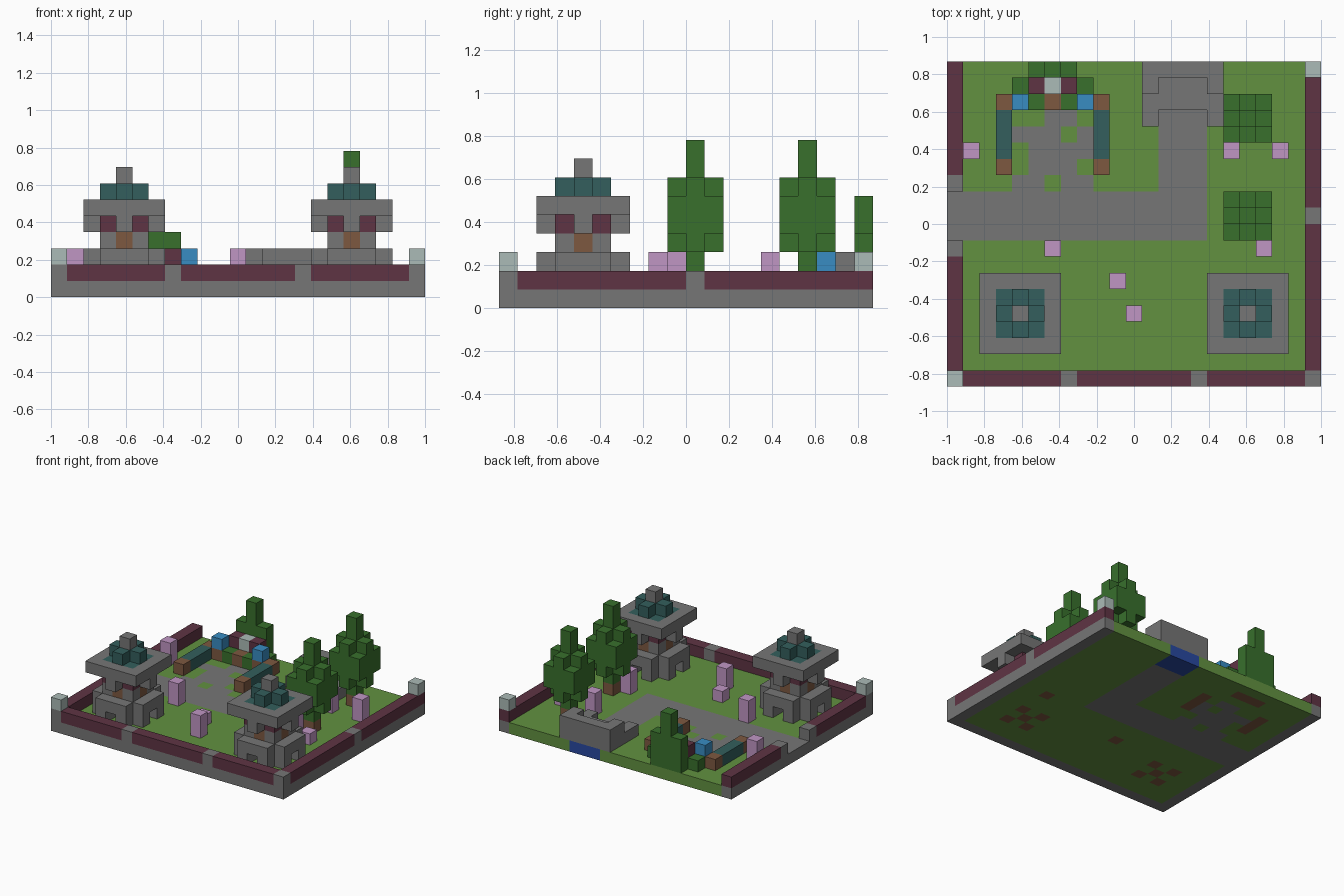
import bpy
import bmesh
from mathutils import Vector

cube = bpy.data.objects.get("Cube")
if cube:
    bpy.data.objects.remove(cube, do_unlink=True)

NX, NY = 23, 20
U = 2 / NX

PALETTE = {
    "grass": "629140", "stone": "767676", "maroon": "5f3444", "teal": "335f5d",
    "leaf": "38702c", "wood": "7d5840", "sky_blue": "388cc2", "pale": "abbbb7",
    "blossom": "c096c4", "water": "2848a0",
}


def linear(h):
    c = int(h, 16) / 255
    return c / 12.92 if c < 0.04045 else ((c + 0.055) / 1.055) ** 2.4


materials = {}
for name, code in PALETTE.items():
    m = bpy.data.materials.new(name)
    m.use_nodes = True
    rgba = [linear(code[n:n + 2]) for n in (0, 2, 4)] + [1]
    m.diffuse_color = rgba
    m.node_tree.nodes["Principled BSDF"].inputs["Base Color"].default_value = rgba
    materials[name] = m

cells = {}  # block position -> (part, colour)


def box(part, colour, xs, ys, zs):
    """Fill a block range; each range is one index or a (first, last) pair."""
    spans = [(s, s) if isinstance(s, int) else s for s in (xs, ys, zs)]
    (a, b), (c, d), (e, f) = spans
    for i in range(a, b + 1):
        for j in range(c, d + 1):
            for k in range(e, f + 1):
                cells[i, j, k] = (part, colour)


# Ground slab with paths and pond
box("ground", "grass", (0, 22), (0, 19), 0)
box("ground", "stone", (1, 15), (9, 11), 0)
box("ground", "stone", (13, 15), (12, 18), 0)
box("ground", "water", (13, 15), (18, 19), 0)
for j, columns in {12: (4, 5, 7, 8), 13: (5, 6, 7), 14: (5, 6, 7, 8),
                   15: (4, 5, 6, 8), 16: (6, 7)}.items():
    for i in columns:
        box("ground", "stone", i, j, 0)

# Boundary walls: stone footing, coloured top course, stone posts
for xs, ys in (((0, 22), 0), (0, (0, 19)), (22, (0, 19))):
    box("boundary_wall", "stone", xs, ys, 0)
    box("boundary_wall", "maroon", xs, ys, 1)
for i, j in ((0, 0), (7, 0), (15, 0), (22, 0), (0, 8), (0, 12), (22, 10)):
    box("boundary_wall", "stone", i, j, 1)
for j in (9, 10, 11):
    del cells[0, j, 1]
for i, j in ((0, 0), (22, 19)):
    box("corner_lamps", "pale", i, j, 2)


# Watchtowers
def tower(part, x, y):
    diagonals = [(x + a, y + b) for a in (-1, 1) for b in (-1, 1)]
    sides = [(1, 0), (-1, 0), (0, 1), (0, -1)]
    # Arched base with open middle
    box(part, "stone", (x - 2, x + 2), (y - 1, y + 1), (1, 2))
    box(part, "stone", (x - 1, x + 1), (y - 2, y + 2), (1, 2))
    for a in (-2, -1, 0, 1, 2):
        cells.pop((x + a, y, 1), None)
        cells.pop((x, y + a, 1), None)
    # Shaft, brackets and roof slab
    box(part, "stone", (x - 1, x + 1), (y - 1, y + 1), 3)
    box(part, "stone", (x - 2, x + 2), y, 4)
    box(part, "stone", x, (y - 2, y + 2), 4)
    box(part, "stone", (x - 2, x + 2), (y - 2, y + 2), 5)
    box(part, "stone", x, y, (6, 7))
    for a, b in sides:
        box(part, "wood", x + a, y + b, 3)
        box(part, "teal", x + a, y + b, 6)
    for i, j in diagonals:
        box(part, "maroon", i, j, 4)
        box(part, "teal", i, j, 5)
    for i, j in diagonals + [(x, y)]:
        box("ground", "wood", i, j, 0)


tower("right_tower", 4, 4)
tower("left_tower", 18, 4)


# Trees
def tree(part, x, y):
    box(part, "wood", x, y, 1)
    box(part, "leaf", x, y, (2, 8))
    box(part, "leaf", (x - 1, x + 1), y, (3, 6))
    box(part, "leaf", x, (y - 1, y + 1), (3, 6))
    box(part, "leaf", (x - 1, x + 1), (y - 1, y + 1), (4, 5))


tree("front_tree", 18, 10)
tree("back_tree", 18, 16)

# Blossom plants: tall ones and short ones
for i, j in ((1, 14), (6, 8), (11, 4), (17, 9), (17, 14), (20, 14)):
    box("tall_blossoms", "blossom", i, j, (1, 2))
for i, j in ((10, 6), (19, 8)):
    box("short_blossoms", "blossom", i, j, 1)
    box("ground", "wood", i, j, 0)

# Stepped stone spring at the back
box("spring", "stone", (12, 16), 19, (1, 2))
box("spring", "stone", (12, 16), (17, 18), 1)
for i in (12, 16):
    box("spring", "stone", i, 16, 1)
    box("spring", "stone", i, 18, 2)

# Garden seating: side benches with wooden ends
for i in (3, 9):
    box("benches", "wood", i, (13, 17), 1)
    box("benches", "teal", i, (14, 16), 1)
    box("ground", "wood", i, (14, 16), 0)

# Shrine between the benches
box("ground", "wood", (5, 7), 18, 0)
box("shrine", "leaf", (4, 8), (17, 18), 1)
box("shrine", "wood", 6, 17, 1)
box("shrine", "maroon", (5, 7), 18, (1, 2))
box("shrine", "pale", 6, 18, 2)
for i in (4, 8):
    box("shrine", "wood", i, 17, 1)
    box("shrine", "sky_blue", i, 17, 2)

# Hedge behind the shrine
box("hedge", "leaf", (5, 7), 19, (1, 3))
box("hedge", "leaf", 6, 19, (4, 5))


# Turn the blocks into one mesh per part, with outer faces only
def face_corners(pos, axis, sign):
    u, v = (axis + 1) % 3, (axis + 2) % 3
    corners = []
    for a, b in ((0, 0), (1, 0), (1, 1), (0, 1)):
        p = Vector(pos)
        p[axis] += sign > 0
        p[u] += a
        p[v] += b
        corners.append((p - Vector((NX / 2, NY / 2, 0))) * U)
    return corners if sign > 0 else corners[::-1]


def build(part):
    blocks = [(p, c) for p, (n, c) in cells.items() if n == part]
    colours = sorted({c for _, c in blocks})
    bm = bmesh.new()
    for pos, colour in blocks:
        for axis in range(3):
            for sign in (-1, 1):
                near = list(pos)
                near[axis] += sign
                if tuple(near) in cells:
                    continue
                f = bm.faces.new([bm.verts.new(p) for p in face_corners(pos, axis, sign)])
                f.material_index = colours.index(colour)
    bmesh.ops.remove_doubles(bm, verts=bm.verts, dist=U / 100)
    mesh = bpy.data.meshes.new(part)
    bm.to_mesh(mesh)
    bm.free()
    for c in colours:
        mesh.materials.append(materials[c])
    bpy.context.collection.objects.link(bpy.data.objects.new(part, mesh))


for part in sorted({n for n, _ in cells.values()}):
    build(part)
